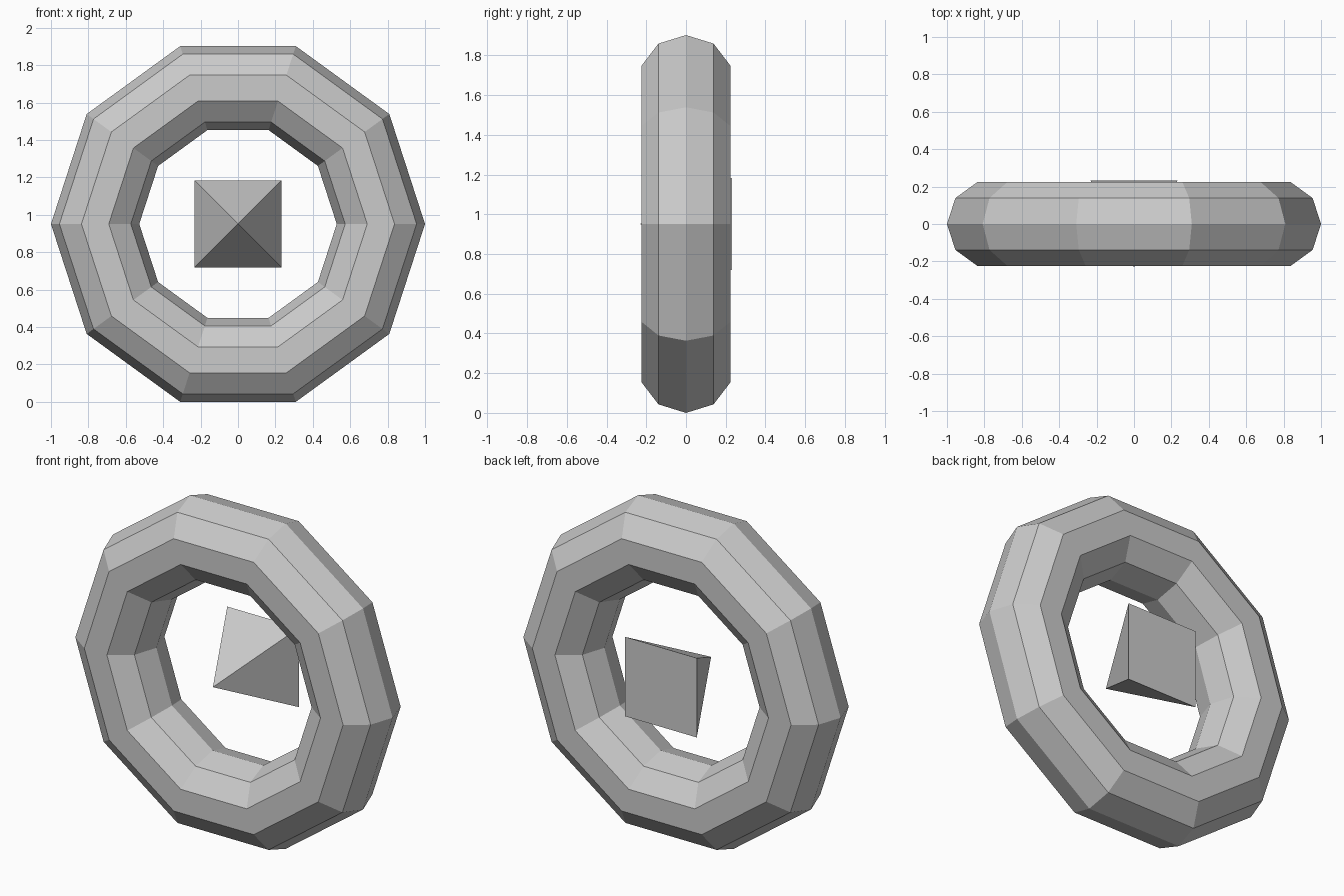
import bpy, bmesh
from math import radians, sqrt, sin
from mathutils import Matrix

if "Cube" in bpy.data.objects:
    bpy.data.objects.remove(bpy.data.objects["Cube"])

MAJOR, MINOR, SIDES = 0.764, 0.236, 10
HALF = 0.232
CENTRE_Z = sin(radians(72))  # lower flat of the decagon rests on the ground

# Ten-sided faceted ring, standing upright
bpy.ops.mesh.primitive_torus_add(major_segments=SIDES, minor_segments=SIDES,
                                 major_radius=MAJOR, minor_radius=MINOR,
                                 location=(0, 0, CENTRE_Z),
                                 rotation=(radians(90), 0, 0))
ring = bpy.context.object
ring.name = "ring"
bpy.ops.object.shade_flat()

# Square pyramid floating in the hole, tip pointing to the front
bm = bmesh.new()
turn = Matrix.Rotation(radians(90), 4, 'X') @ Matrix.Rotation(radians(45), 4, 'Z')
bmesh.ops.create_cone(bm, cap_ends=True, segments=4, radius1=HALF * sqrt(2),
                      radius2=0, depth=2 * HALF, matrix=turn)
bmesh.ops.remove_doubles(bm, verts=bm.verts, dist=1e-4)
bmesh.ops.recalc_face_normals(bm, faces=bm.faces)
mesh = bpy.data.meshes.new("pyramid")
bm.to_mesh(mesh)
bm.free()
pyramid = bpy.data.objects.new("pyramid", mesh)
pyramid.location.z = CENTRE_Z
bpy.context.collection.objects.link(pyramid)
